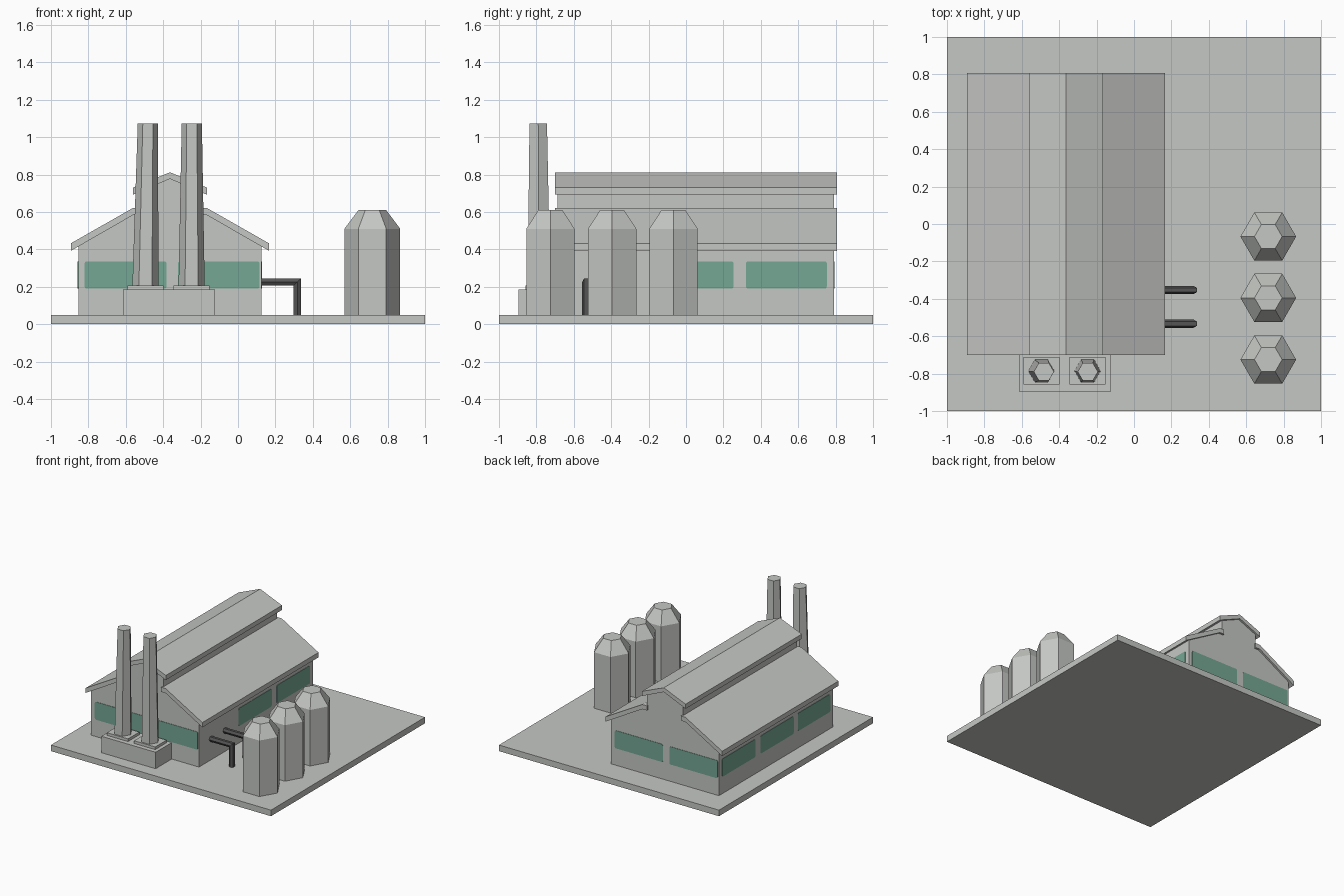
import bpy, bmesh, math
from mathutils import Vector, Matrix

if "Cube" in bpy.data.objects:
    bpy.data.objects.remove(bpy.data.objects["Cube"])


def material(name, rgb):
    m = bpy.data.materials.new(name)
    m.diffuse_color = (*rgb, 1)
    m.use_nodes = True
    m.node_tree.nodes["Principled BSDF"].inputs["Base Color"].default_value = m.diffuse_color
    return m


GREY = material("light grey", (0.56, 0.575, 0.55))
GREEN = material("window green", (0.18, 0.39, 0.30))
DARK = material("dark pipe grey", (0.09, 0.09, 0.09))


def finish(name, bm, mat):
    bmesh.ops.recalc_face_normals(bm, faces=bm.faces)
    me = bpy.data.meshes.new(name)
    bm.to_mesh(me)
    bm.free()
    me.materials.append(mat)
    ob = bpy.data.objects.new(name, me)
    bpy.context.collection.objects.link(ob)
    return ob


def loft(name, rings, mat):
    """Join rings of points and cap both ends."""
    bm = bmesh.new()
    vs = [[bm.verts.new(p) for p in r] for r in rings]
    n = len(vs[0])
    for a, b in zip(vs, vs[1:]):
        for i in range(n):
            j = (i + 1) % n
            bm.faces.new((a[i], a[j], b[j], b[i]))
    bm.faces.new(vs[0])
    bm.faces.new(vs[-1])
    return finish(name, bm, mat)


def box(name, x0, x1, y0, y1, z0, z1, mat=GREY):
    rings = [[(x0, y0, z), (x1, y0, z), (x1, y1, z), (x0, y1, z)] for z in (z0, z1)]
    return loft(name, rings, mat)


def extrude_y(name, profile, y0, y1, mat=GREY):
    return loft(name, [[(x, y, z) for x, z in profile] for y in (y0, y1)], mat)


def hexagon(x, y, z, r):
    return [(x + r * math.cos(i * math.pi / 3), y + r * math.sin(i * math.pi / 3), z)
            for i in range(6)]


CX = -0.364                 # ridge line of the hall
HW = 0.49                   # half width of the hall
Y0, Y1 = -0.686, 0.792      # hall end walls
CY = (Y0 + Y1) / 2


def mirrored(half):
    """Complete a half profile (offsets to the right of the ridge) on the left."""
    return ([(CX + x, z) for x, z in half]
            + [(CX - x, z) for x, z in reversed(half) if x > 0])


# ground slab
box("base_slab", -1, 1, -1, 1, 0, 0.05)

# hall walls including raised ridge section
extrude_y("hall_walls", mirrored([(HW, 0.045), (HW, 0.425), (0.196, 0.594),
                                  (0.165, 0.594), (0.165, 0.72), (0, 0.79)]), Y0, Y1)

# lower roof slabs with a short flat lip at the top
for side, s in (("right", 1), ("left", -1)):
    prof = [(0.53, 0.432), (0.196, 0.622), (0.155, 0.622),
            (0.155, 0.584), (0.196, 0.584), (0.53, 0.392)]
    extrude_y("lower_roof_" + side, [(CX + s * x, z) for x, z in prof], -0.70, 0.808)

# raised ridge roof
extrude_y("ridge_roof", [(CX - 0.198, 0.73), (CX, 0.812), (CX + 0.198, 0.73),
                         (CX + 0.198, 0.692), (CX, 0.777), (CX - 0.198, 0.692)],
          -0.70, 0.808)


# windows: thin rounded plates on the walls
def window(name, u0, u1, origin, udir, normal, z0=0.19, z1=0.336, r=0.012):
    u, n, o = Vector(udir), Vector(normal), Vector(origin)
    pts = []
    for k, (cu, cz) in enumerate([(u1 - r, z1 - r), (u0 + r, z1 - r),
                                  (u0 + r, z0 + r), (u1 - r, z0 + r)]):
        for j in range(4):
            a = math.pi / 2 * (k + j / 3)
            pts.append((cu + r * math.cos(a), cz + r * math.sin(a)))
    rings = [[o + u * a + Vector((0, 0, b)) + n * d for a, b in pts]
             for d in (-0.004, 0.003)]
    loft(name, rings, GREEN)


for i, (a, b) in enumerate([(-0.456, -0.018), (0.042, 0.48)]):
    window(f"front_window_{i}", a, b, (CX, Y0, 0), (1, 0, 0), (0, -1, 0))
    window(f"back_window_{i}", a, b, (CX, Y1, 0), (-1, 0, 0), (0, 1, 0))
for i, (a, b) in enumerate([(0.32, 0.753), (-0.175, 0.255), (-0.65, -0.232)]):
    window(f"left_window_{i}", a, b, (CX - HW, 0, 0), (0, 1, 0), (-1, 0, 0))
    if i < 2:               # the pipes replace the third window on this side
        window(f"right_window_{i}", a, b, (CX + HW, 0, 0), (0, 1, 0), (1, 0, 0))

# chimney plinth, pads and tapered stacks
box("chimney_plinth", -0.615, -0.122, -0.895, Y0 + 0.005, 0.045, 0.185)
for i, (x, xt) in enumerate([(-0.495, -0.482), (-0.248, -0.247)]):
    box(f"chimney_pad_{i}", x - 0.096, x + 0.096, -0.858, -0.71, 0.18, 0.207)
    loft(f"chimney_{i}", [hexagon(x, -0.786, 0.2, 0.07),
                          hexagon(xt, -0.79, 1.072, 0.054)], GREY)

# silos
for i, y in enumerate((-0.067, -0.395, -0.725)):
    loft(f"silo_{i}", [hexagon(0.718, y, 0.045, 0.149), hexagon(0.718, y, 0.51, 0.149),
                       hexagon(0.718, y, 0.61, 0.074)], GREY)

# bent pipes with a mitred corner
for i, y in enumerate((-0.353, -0.533)):
    sec = [(0.0225 * math.cos(k * math.pi / 3), 0.0225 * math.sin(k * math.pi / 3))
           for k in range(6)]
    px, pz = 0.317, 0.225
    loft(f"pipe_{i}", [[(CX + HW - 0.01, y + a, pz + b) for a, b in sec],
                       [(px + b, y + a, pz + b) for a, b in sec],
                       [(px + b, y + a, 0.045) for a, b in sec]], DARK)
